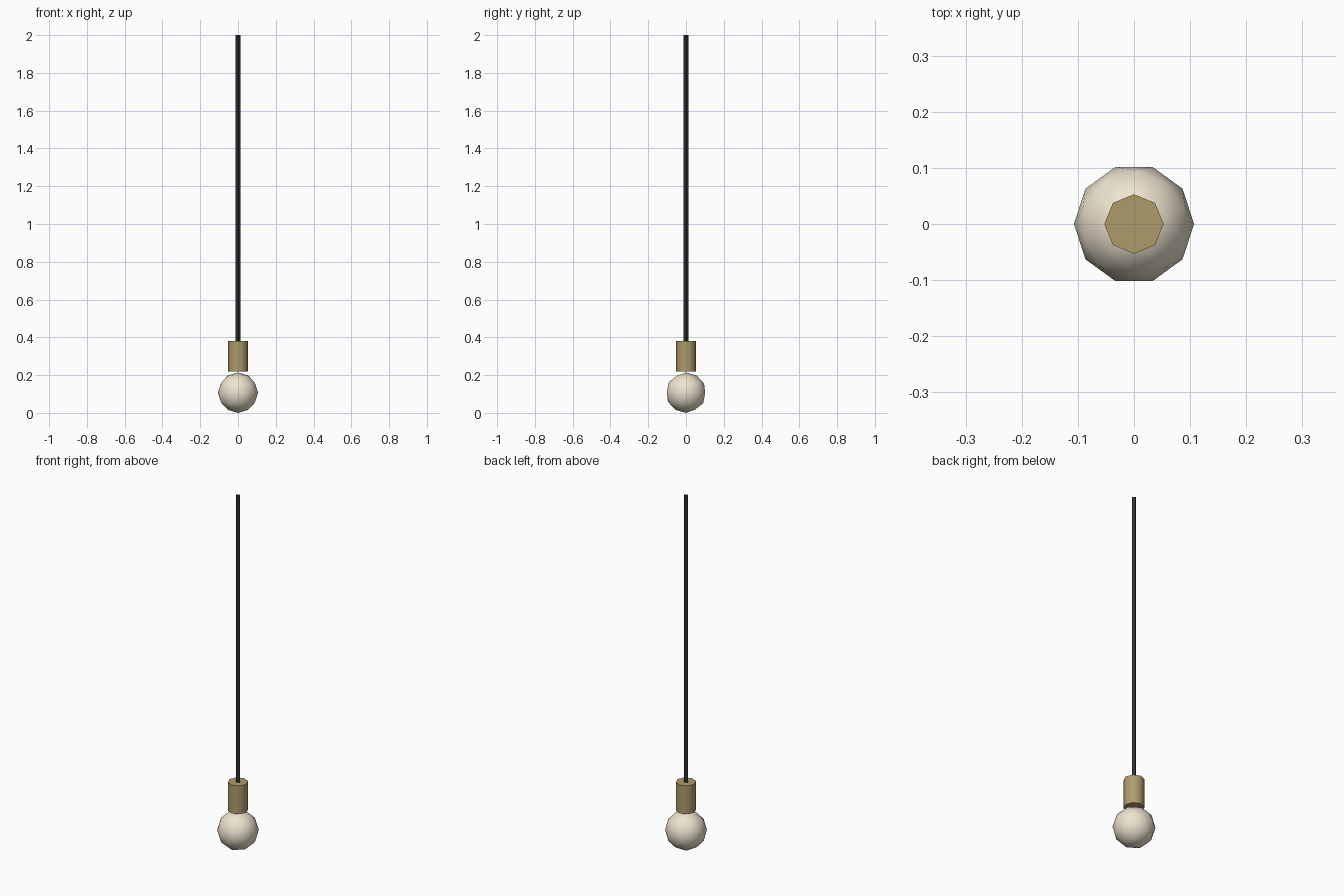
import bpy, math

if "Cube" in bpy.data.objects:
    bpy.data.objects.remove(bpy.data.objects["Cube"])


def material(name, color):
    m = bpy.data.materials.new(name)
    m.diffuse_color = (*color, 1)
    m.use_nodes = True
    m.node_tree.nodes["Principled BSDF"].inputs["Base Color"].default_value = m.diffuse_color
    return m


def finish(name, mat, angle):
    ob = bpy.context.object
    ob.name = name
    ob.data.materials.append(mat)
    bpy.ops.object.transform_apply(location=False, rotation=True, scale=True)
    bpy.ops.object.shade_smooth_by_angle(angle=math.radians(angle))
    return ob


def tube(name, sides, radius, z0, z1, mat, fill, angle):
    bpy.ops.mesh.primitive_cylinder_add(vertices=sides, radius=radius, depth=z1 - z0,
                                        end_fill_type=fill, location=(0, 0, (z0 + z1) / 2))
    return finish(name, mat, angle)


brass = material("brass", (0.42, 0.33, 0.15))
black = material("black_cable", (0.03, 0.03, 0.035))
glass = material("warm_glass", (0.85, 0.77, 0.62))

# Round bulb, just below the socket
bpy.ops.mesh.primitive_ico_sphere_add(subdivisions=2, radius=0.107, location=(0, 0, 0.107),
                                      rotation=(0, 0, math.pi / 2))
finish("bulb", glass, 60)

# Octagonal socket
tube("socket", 8, 0.053, 0.22, 0.38, brass, 'NGON', 60)

# Thin hanging cable, open at both ends
tube("cable", 4, 0.0135, 0.38, 2.0, black, 'NOTHING', 30)
